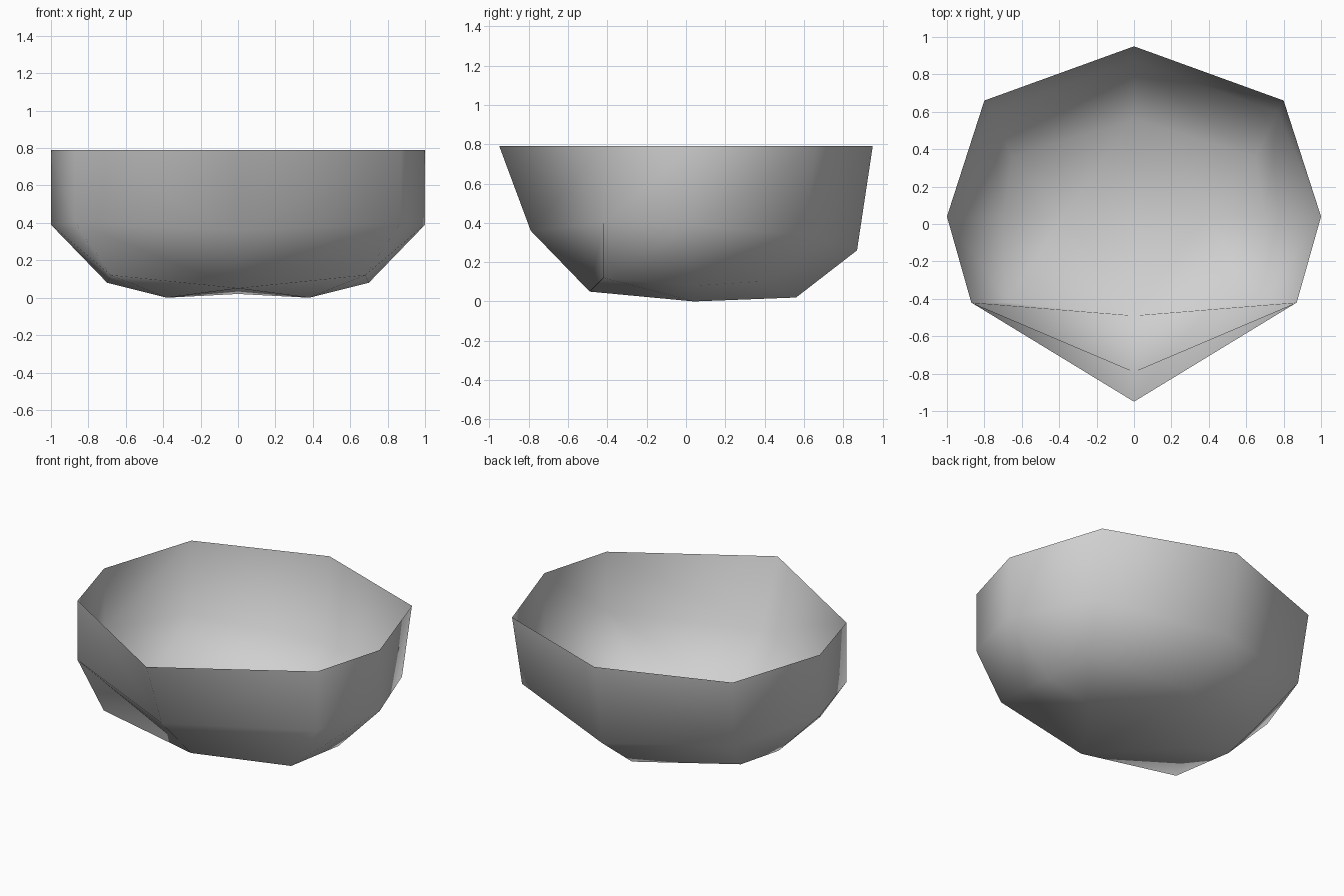
import bpy
import bmesh

default_cube = bpy.data.objects.get("Cube")
if default_cube:
    bpy.data.objects.remove(default_cube, do_unlink=True)


def make_material(name, colour):
    material = bpy.data.materials.new(name)
    material.use_nodes = True
    material.diffuse_color = colour
    material.node_tree.nodes["Principled BSDF"].inputs["Base Color"].default_value = colour
    return material


# Half rings of the bowl wall, each running front, front side, side, back side, back
rim_ring = [(0, -0.95, 0.79), (0.87, -0.42, 0.79), (1, 0.04, 0.79), (0.8, 0.66, 0.79), (0, 0.95, 0.79)]
middle_ring = [(0, -0.79, 0.36), (0.87, -0.42, 0.4), (1, 0.04, 0.39), (0.77, 0.6, 0.34), (0, 0.87, 0.26)]
lower_ring = [(0, -0.49, 0.05), (0.68, -0.42, 0.12), (0.7, 0.04, 0.08), (0.65, 0.36, 0.1), (0, 0.56, 0.02)]

mesh = bpy.data.meshes.new("bowl_shell")
bm = bmesh.new()
rings = [[bm.verts.new(point) for point in ring] for ring in (rim_ring, middle_ring, lower_ring)]

# Wall panels between neighbouring rings, each folded along one diagonal
for upper, lower in zip(rings, rings[1:]):
    for i in range(len(upper) - 1):
        bm.faces.new((lower[i], lower[i + 1], upper[i + 1]))
        bm.faces.new((lower[i], upper[i + 1], upper[i]))

# Floor with one low foot point on each side of a shallow central ridge
front, front_side, side, back_side, back = rings[-1]
foot = bm.verts.new((0.38, 0.04, 0))
outline = [front, front_side, side, back_side, back]
for near, far in zip(outline, outline[1:]):
    bm.faces.new((near, foot, far))
bm.faces.new((front, back, foot))

for face in bm.faces:
    face.smooth = True
bm.to_mesh(mesh)
bm.free()

# Mirror the half shell into the whole open bowl
bowl = bpy.data.objects.new("bowl_shell", mesh)
bpy.context.collection.objects.link(bowl)
mesh.materials.append(make_material("plain grey", (0.63, 0.63, 0.63, 1)))
mirror = bowl.modifiers.new("mirror_halves", "MIRROR")
mirror.use_axis[0] = True
mirror.use_mirror_merge = True
mirror.merge_threshold = 0.001
